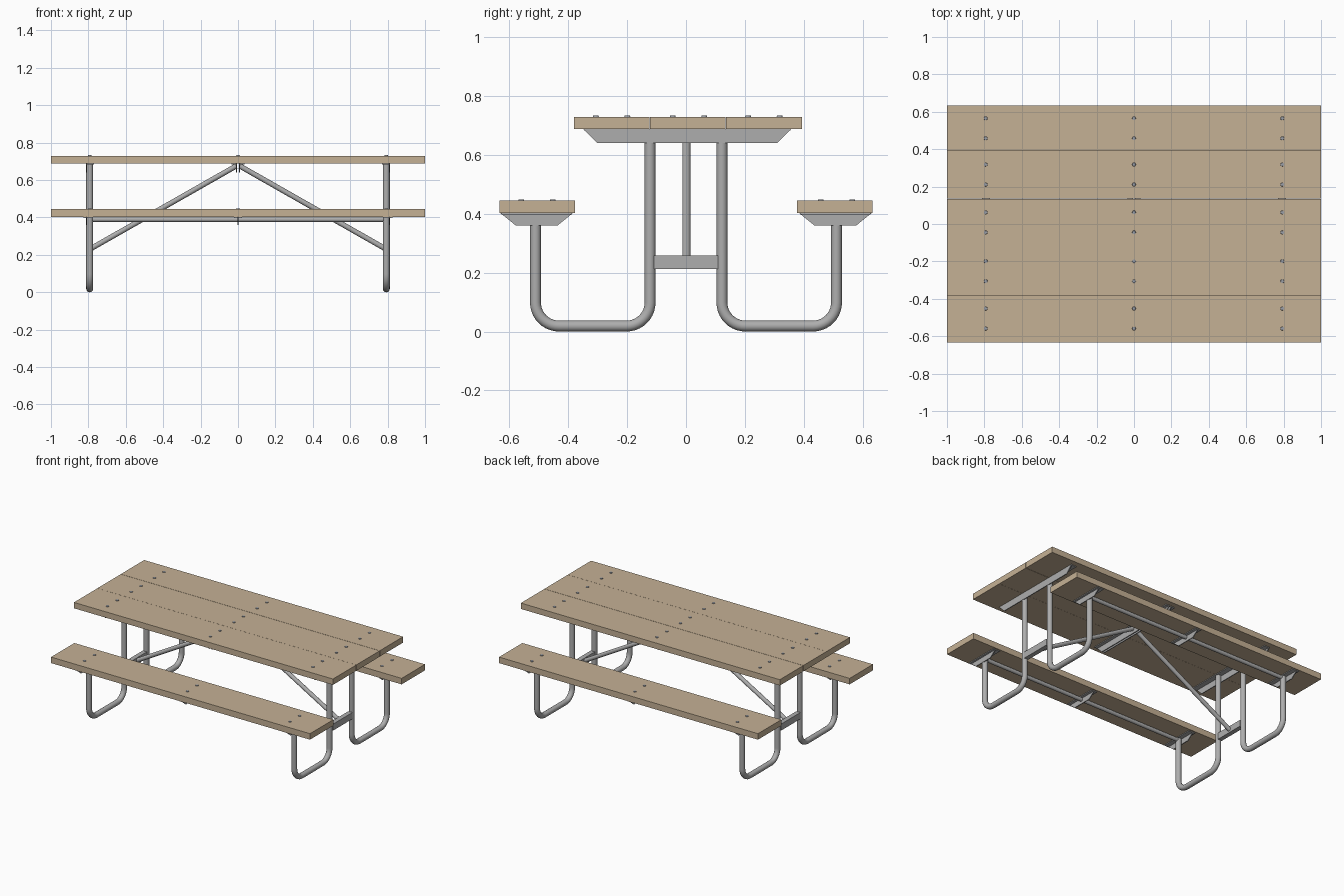
import bpy, bmesh, math
from mathutils import Vector

if "Cube" in bpy.data.objects:
    bpy.data.objects.remove(bpy.data.objects["Cube"])


def material(name, rgb):
    m = bpy.data.materials.new(name)
    m.diffuse_color = (*rgb, 1)
    m.use_nodes = True
    m.node_tree.nodes["Principled BSDF"].inputs["Base Color"].default_value = m.diffuse_color
    return m


WOOD = material("tan wood", (0.56, 0.44, 0.30))
STEEL = material("grey steel", (0.42, 0.42, 0.42))
BOLT = material("dark bolt steel", (0.33, 0.35, 0.39))


def add_mesh(name, bm, mat):
    bmesh.ops.recalc_face_normals(bm, faces=bm.faces)
    me = bpy.data.meshes.new(name)
    bm.to_mesh(me)
    bm.free()
    me.materials.append(mat)
    ob = bpy.data.objects.new(name, me)
    bpy.context.collection.objects.link(ob)
    return ob


def prism(name, profile, x0, x1, mat):
    """Extrude a (y, z) outline from x0 to x1."""
    bm = bmesh.new()
    f = bm.faces.new([bm.verts.new((x0, y, z)) for y, z in profile])
    r = bmesh.ops.extrude_face_region(bm, geom=[f])
    verts = [v for v in r["geom"] if isinstance(v, bmesh.types.BMVert)]
    bmesh.ops.translate(bm, verts=verts, vec=(x1 - x0, 0, 0))
    return add_mesh(name, bm, mat)


def box(name, x0, x1, y0, y1, z0, z1, mat):
    return prism(name, [(y0, z0), (y1, z0), (y1, z1), (y0, z1)], x0, x1, mat)


def tube(name, points, radius):
    """Round capped tube along a path."""
    cu = bpy.data.curves.new(name, "CURVE")
    cu.dimensions = "3D"
    cu.bevel_depth = radius
    cu.bevel_resolution = 6
    cu.use_fill_caps = True
    sp = cu.splines.new("POLY")
    sp.points.add(len(points) - 1)
    for p, co in zip(sp.points, points):
        p.co = (*co, 1)
    tmp = bpy.data.objects.new(name, cu)
    bpy.context.collection.objects.link(tmp)
    bpy.context.view_layer.update()
    deps = bpy.context.evaluated_depsgraph_get()
    me = bpy.data.meshes.new_from_object(tmp.evaluated_get(deps))
    bpy.data.objects.remove(tmp)
    me.materials.clear()
    me.materials.append(STEEL)
    ob = bpy.data.objects.new(name, me)
    bpy.context.collection.objects.link(ob)
    bpy.ops.object.select_all(action="DESELECT")
    ob.select_set(True)
    bpy.context.view_layer.objects.active = ob
    bpy.ops.object.shade_smooth_by_angle(angle=math.radians(40))
    return ob


def bolt(x, y, z):
    bm = bmesh.new()
    bmesh.ops.create_cone(bm, cap_ends=True, segments=12, radius1=0.011,
                          radius2=0.009, depth=0.008)
    bmesh.ops.translate(bm, verts=bm.verts, vec=(x, y, z))
    add_mesh("bolt_head", bm, BOLT)


TOP0, TOP1 = 0.688, 0.729     # table top heights
SEAT0, SEAT1 = 0.402, 0.444   # seat heights
LEG_X, R = 0.793, 0.0185      # leg frame position and tube radius
STATIONS = (-LEG_X, 0, LEG_X)

# Planks with their bolts
planks = [("table_plank", -0.381, TOP0, TOP1), ("table_plank", -0.123, TOP0, TOP1),
          ("table_plank", 0.136, TOP0, TOP1),
          ("seat_plank", -0.634, SEAT0, SEAT1), ("seat_plank", 0.377, SEAT0, SEAT1)]
for name, y, z0, z1 in planks:
    box(name, -1, 1, y, y + 0.257, z0, z1, WOOD)
    mid = y + 0.1285 + (0.006 if y > 0 else 0) * (name == "seat_plank")
    mid += 0.003 if name == "table_plank" and y == -0.123 else 0
    for x in STATIONS:
        for dy in (-0.0535, 0.0535):
            bolt(x, mid + dy, z1)


def bracket(name, y0, y1, inset, z1, h, web, flange):
    """Angle iron: bevelled upright web plus a flat flange below the wood."""
    prism(name + "_web", [(y0, z1), (y1, z1), (y1 - inset, z1 - h), (y0 + inset, z1 - h)],
          *web, STEEL)
    box(name + "_flange", *flange, y0 + 0.003, y1 - 0.003, z1 - 0.005, z1, STEEL)


# Table and seat brackets
for s in (-1, 1):
    bracket("table_end_bracket", -0.35, 0.358, 0.048, TOP0, 0.048,
            sorted((s * 0.806, s * 0.812)), sorted((s * 0.770, s * 0.812)))
    bracket("table_middle_bracket", -0.35, 0.358, 0.048, TOP0, 0.048,
            sorted((s * 0.006, s * 0.012)), sorted((s * 0.006, s * 0.035)))
    yc = s * 0.507
    for x in (-1, 1):
        bracket("seat_end_bracket", yc - 0.123, yc + 0.123, 0.052, SEAT0, 0.042,
                sorted((x * 0.806, x * 0.812)), sorted((x * 0.775, x * 0.826)))
    bracket("seat_middle_bracket", yc - 0.123, yc + 0.123, 0.052, SEAT0, 0.042,
            (-0.003, 0.003), (-0.022, 0.022))
    # Rail under each seat
    tube("seat_rail", [(-LEG_X, s * 0.51, 0.389), (LEG_X, s * 0.51, 0.389)], 0.013)

# Bent tube legs, one U per side at each end
IN_Y, OUT_Y, BEND = 0.122, 0.511, 0.08
for x in (-LEG_X, LEG_X):
    for s in (-1, 1):
        pts = [(x, s * IN_Y, TOP0 - 0.001)]
        for cy, start in ((IN_Y + BEND, 180), (OUT_Y - BEND, 270)):
            for i in range(11):
                a = math.radians(start + 9 * i)
                pts.append((x, s * (cy + BEND * math.cos(a)), R + BEND + BEND * math.sin(a)))
        pts.append((x, s * OUT_Y, SEAT0 - 0.001))
        tube("bent_leg", pts, R)
    # Cross bar joining the two inner legs, and diagonal brace up to the middle
    box("leg_cross_bar", x - 0.016, x + 0.016, -0.108, 0.108, 0.213, 0.258, STEEL)
    d = 1 if x > 0 else -1
    tube("diagonal_brace", [(d * 0.782, 0.002, 0.236), (d * 0.010, 0.002, 0.675)], 0.014)
